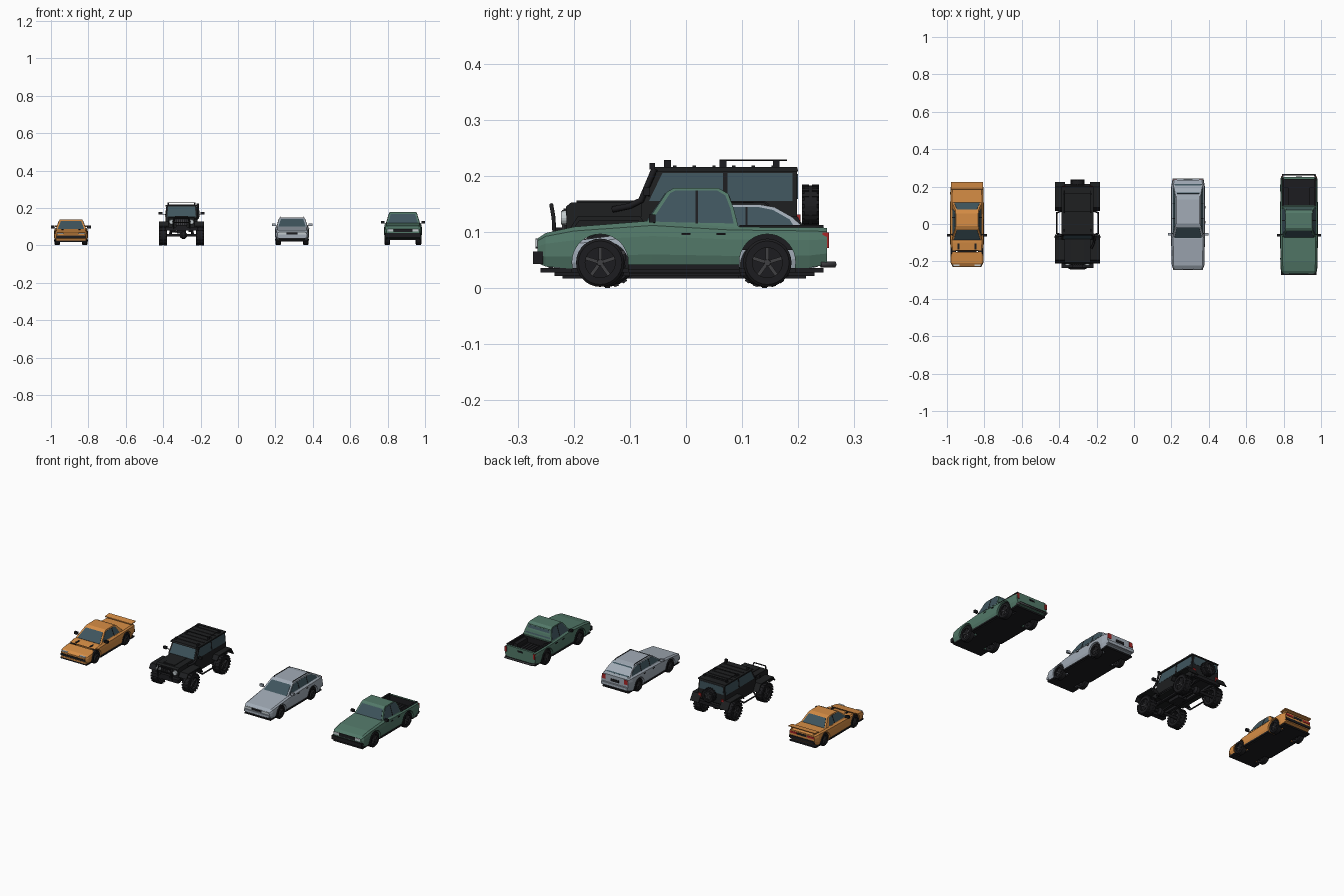
import bpy, bmesh, math
from mathutils import Matrix, Vector

if "Cube" in bpy.data.objects:
    bpy.data.objects.remove(bpy.data.objects["Cube"])

CX, CAR = 0.0, ""      # current car centre and name prefix


def material(name, r, g, b):
    m = bpy.data.materials.new(name)
    m.diffuse_color = (r, g, b, 1)
    m.use_nodes = True
    m.node_tree.nodes["Principled BSDF"].inputs["Base Color"].default_value = m.diffuse_color
    return m


ORANGE = material("orange_paint", .68, .27, .06)
GREEN = material("green_paint", .085, .19, .14)
SILVER = material("silver_paint", .36, .41, .47)
BLACK = material("black_paint", .013, .014, .015)
GLASS = material("dark_glass", .05, .09, .11)
DARK = material("dark_trim", .012, .012, .014)
RIM = material("rim_metal", .05, .05, .055)
LAMP = material("lamp_glass", .55, .6, .62)
RED = material("tail_red", .4, .02, .02)
T, R = Matrix.Translation, Matrix.Rotation


def place(name, data, mat):
    o = bpy.data.objects.new(CAR + "_" + name, data)
    o.location.x = CX
    data.materials.append(mat)
    bpy.context.collection.objects.link(o)
    return o


def finish(name, bm, mat):
    bmesh.ops.recalc_face_normals(bm, faces=bm.faces)
    me = bpy.data.meshes.new(name)
    bm.to_mesh(me)
    bm.free()
    return place(name, me, mat)


def cubes(name, mats, mat):
    bm = bmesh.new()
    for m in mats:
        bmesh.ops.create_cube(bm, size=1, matrix=m)
    return finish(name, bm, mat)


def box(name, c, s, mat, sym=False):
    """Box by centre and size; sym adds its mirror image."""
    d = Matrix.Diagonal((*s, 1))
    return cubes(name, [T((k * c[0], c[1], c[2])) @ d for k in ((1, -1) if sym else (1,))], mat)


def prism(name, prof, hw, mat, inner=None):
    """Side profile (y, z) spread to half width hw(z); inner makes two mirrored slabs."""
    f = hw if callable(hw) else (lambda z: hw)
    bm = bmesh.new()
    pairs = [(-1, 1)] if inner is None else [(-1, 0), (0, 1)]
    for a, b in pairs:
        rows = []
        for s in (a, b):
            rows.append([bm.verts.new((s * f(z) if s else (b + a) * inner, y, z)) for y, z in prof])
        n = len(prof)
        for i in range(n):
            j = (i + 1) % n
            bm.faces.new((rows[0][i], rows[0][j], rows[1][j], rows[1][i]))
        for r in rows:
            bm.faces.new(r)
    return finish(name, bm, mat)


def tube(name, pts, r, mat, sym=False):
    cu = bpy.data.curves.new(name, 'CURVE')
    cu.dimensions, cu.bevel_depth, cu.bevel_resolution, cu.use_fill_caps = '3D', r, 1, True
    for k in ((1, -1) if sym else (1,)):
        sp = cu.splines.new('POLY')
        sp.points.add(len(pts) - 1)
        for p, q in zip(sp.points, pts):
            p.co = (k * q[0], q[1], q[2], 1)
    return place(name, cu, mat)


def lathe(name, prof, loc, mat, m=Matrix(), n=28, closed=True):
    """Spin (x, r) profile about the x axis."""
    bm = bmesh.new()
    rings = [[bm.verts.new((x, r * math.cos(2 * math.pi * i / n), r * math.sin(2 * math.pi * i / n)))
              for i in range(n)] for x, r in prof]
    for a in range(len(rings) if closed else len(rings) - 1):
        p, q = rings[a], rings[(a + 1) % len(rings)]
        for i in range(n):
            bm.faces.new((p[i], p[(i + 1) % n], q[(i + 1) % n], q[i]))
    if not closed:
        bm.faces.new(rings[0])
        bm.faces.new(rings[-1])
    bmesh.ops.transform(bm, matrix=T(loc) @ m, verts=bm.verts)
    return finish(name, bm, mat)


def wheel(name, x, y, z, r, w, m=Matrix(), lugs=0):
    s = 1 if x >= 0 else -1
    h = w / 2
    lathe(name + "_tyre", [(-h, .62 * r), (-h, .9 * r), (-.75 * h, r), (.75 * h, r), (h, .9 * r), (h, .62 * r)],
          (x, y, z), DARK, m)
    lathe(name + "_rim", [(-.6 * h, .63 * r), (s * .3 * h + .002, .63 * r)], (x, y, z), DARK, m, closed=False)
    base = T((x, y, z)) @ m
    sp = [base @ R(a * math.tau / 5, 4, 'X') @ T((s * .5 * h, 0, .32 * r)) @ Matrix.Diagonal((.35 * h, .15 * r, .62 * r, 1))
          for a in range(5)]
    cubes(name + "_spokes", sp, RIM)
    lathe(name + "_hub", [(0, .16 * r), (s * .85 * h, .13 * r)], (x, y, z), RIM, m, 12, False)
    if lugs:
        cubes(name + "_tread", [base @ R(i * math.tau / lugs, 4, 'X') @ T((k * h * .6, 0, r)) @
              Matrix.Diagonal((h * .85, r * .17, r * .09, 1)) for i in range(lugs) for k in (-1, 1)], DARK)


def cut(o, cutter):
    mod = o.modifiers.new("cut", 'BOOLEAN')
    mod.operation, mod.object = 'DIFFERENCE', cutter
    cutter.hide_render = True
    bpy.context.view_layer.objects.active = o
    bpy.ops.object.modifier_apply(modifier=mod.name)
    bpy.data.objects.remove(cutter)


def shell(stations, paint, axles, zc, r_arch):
    """Lower body lofted along y from (y, bottom, top, half width), wheel arches cut out."""
    bm = bmesh.new()
    rings = []
    for y, zb, zt, w in stations:
        h = zt - zb
        half = [(w * .93, zb), (w, zb + .3 * h), (w, zb + .68 * h), (w * .97, zt - .1 * h), (w * .88, zt)]
        rings.append([bm.verts.new((x, y, z)) for x, z in half + [(-x, z) for x, z in half[::-1]]])
    for p, q in zip(rings, rings[1:]):
        for i in range(10):
            bm.faces.new((p[i], p[(i + 1) % 10], q[(i + 1) % 10], q[i]))
    bm.faces.new(rings[0])
    bm.faces.new(rings[-1])
    o = finish("body", bm, paint)
    for y in axles:
        cut(o, lathe("arch_cutter", [(-.2, r_arch), (.2, r_arch)], (0, y, zc), paint, n=36, closed=False))
    return o


def underside(y0, y1, axles, ra, hw, z):
    cuts = [y0, axles[0] - ra, axles[0] + ra, axles[1] - ra, axles[1] + ra, y1]
    for i, (a, b) in enumerate(zip(cuts, cuts[1:])):
        box("floor_%d" % i, (0, (a + b) / 2, z), (2 * (hw * .6 if i % 2 else hw), b - a, .008), DARK)
    for i, y in enumerate(axles):
        tube("axle_%d" % i, [(-hw, y, z + .012), (hw, y, z + .012)], .004, DARK)


def pane(name, a, b, hw, inset=.009):
    """Sloping glass lying on the cabin between profile points a (low) and b (high)."""
    a, b = Vector(a), Vector(b)
    d = (b - a).normalized()
    n = Vector((-d.y, d.x)) * .0015
    a, b = a + d * .004, b - d * .004
    prism(name, [a + n, b + n, b - n, a - n], lambda z: hw(z) - inset, GLASS)


def cabin(prof, hw, paint, window, posts, front, rear):
    prism("cabin", prof, hw, paint)
    prism("side_windows", window, lambda z: hw(z) + .001, GLASS)
    for i, (y, z0, z1) in enumerate(posts):
        prism("window_post_%d" % i, [(y - .002, z0), (y + .002, z0), (y + .002, z1), (y - .002, z1)],
              lambda z: hw(z) + .002, DARK)
    pane("windscreen", *front, hw)
    pane("rear_window", *rear, hw)


def slope(z0, w0, z1, w1):
    return lambda z: w0 + (w1 - w0) * (z - z0) / (z1 - z0)


def road_car(stations, paint, axles, r, ra, w, zb):
    o = shell(stations, paint, axles, r + .003, ra)
    underside(stations[0][0] + .006, stations[-1][0] - .006, axles, ra, w * .92, zb)
    for i, y in enumerate(axles):
        for s, side in ((1, "right"), (-1, "left")):
            wheel("%s_%s_wheel" % (("front", "rear")[i], side), s * (w - .017), y, r + .002, r, .03)
    box("side_skirt", (w * .955, sum(axles) / 2, zb + .005), (.008, axles[1] - axles[0] - 2 * ra, .009), DARK, True)
    return o


def mirrors(x, y, z, w, paint):
    box("mirror", (x, y, z), (.02, .012, .014), paint, True)
    tube("mirror_arm", [(w, y + .004, z - .007), (x, y, z - .004)], .002, DARK, True)


# Orange coupe
CX, CAR = -.893, "coupe"
road_car([(-.226, .036, .06, .078), (-.208, .026, .07, .087), (-.1, .022, .086, .09), (.1, .022, .092, .091),
          (.19, .028, .093, .089), (.22, .038, .088, .08)], ORANGE, (-.14, .135), .036, .041, .09, .021)
hw = slope(.088, .08, .139, .06)
cabin([(-.088, .084), (-.028, .132), (-.012, .139), (.055, .139), (.075, .134), (.118, .088)], hw, ORANGE,
      [(-.068, .094), (-.024, .13), (-.01, .134), (.05, .134), (.066, .13), (.085, .094)], [(.035, .094, .134)],
      ((-.088, .084), (-.028, .132)), ((.118, .088), (.075, .134)))
mirrors(.097, -.06, .098, .078, DARK)
box("front_bumper", (0, -.222, .046), (.155, .014, .012), DARK)
box("front_lip", (0, -.216, .03), (.16, .014, .007), ORANGE)
box("headlight", (.057, -.219, .063), (.036, .012, .006), LAMP, True)
box("rear_bumper", (0, .219, .05), (.158, .01, .014), DARK)
box("tail_light", (.055, .217, .075), (.044, .01, .011), RED, True)
box("rear_panel", (0, .217, .075), (.06, .008, .013), DARK)
prism("spoiler", [(.185, .098), (.222, .103), (.224, .107), (.186, .103)], .085, ORANGE)
box("spoiler_leg", (.07, .202, .095), (.008, .02, .012), ORANGE, True)
box("hood_vent", (.045, -.12, .0845), (.01, .03, .003), DARK, True)

# Silver estate
CX, CAR = .289, "estate"
road_car([(-.24, .038, .07, .079), (-.222, .03, .081, .087), (-.08, .026, .1, .091), (.05, .026, .104, .091),
          (.2, .028, .107, .09), (.235, .038, .102, .084)], SILVER, (-.145, .14), .037, .043, .09, .025)
hw = slope(.1, .082, .15, .066)
cabin([(-.078, .096), (-.015, .142), (.002, .149), (.13, .149), (.158, .144), (.19, .126), (.215, .102)], hw, SILVER,
      [(-.06, .106), (-.01, .14), (.004, .144), (.13, .144), (.155, .139), (.185, .122), (.194, .107)],
      [(.03, .106, .144), (.108, .106, .144)], ((-.078, .096), (-.015, .142)), ((.215, .102), (.158, .144)))
tube("roof_rail", [(.06, 0, .148), (.06, .005, .153), (.06, .14, .153), (.06, .148, .147)], .002, DARK, True)
mirrors(.098, -.055, .111, .08, SILVER)
box("front_bumper", (0, -.238, .046), (.16, .014, .014), SILVER)
box("bumper_trim", (0, -.241, .035), (.14, .008, .006), DARK)
box("grille", (0, -.238, .063), (.06, .01, .01), DARK)
box("headlight", (.054, -.237, .064), (.042, .012, .01), LAMP, True)
box("rear_bumper", (0, .236, .05), (.166, .016, .016), SILVER)
box("tail_light", (.07, .231, .085), (.022, .012, .026), RED, True)
box("plate_panel", (0, .235, .076), (.05, .006, .014), DARK)
box("door_handle", (.0905, .01, .088), (.004, .014, .003), DARK, True)
box("rear_door_handle", (.0905, .09, .089), (.004, .014, .003), DARK, True)

# Green pickup
CX, CAR = .882, "pickup"
body = road_car([(-.265, .045, .088, .088), (-.25, .038, .098, .097), (-.2, .034, .109, .1), (-.06, .034, .12, .101),
                 (.08, .034, .111, .101), (.22, .036, .109, .1), (.251, .042, .107, .097)],
                GREEN, (-.153, .145), .043, .05, .1, .032)
cut(body, box("bed_cutter", (0, .169, .12), (.164, .142, .1), GREEN))
box("bed_floor", (0, .169, .07), (.166, .144, .004), DARK)
box("bed_side_liner", (.0815, .169, .088), (.003, .142, .038), DARK, True)
box("bed_front_liner", (0, .0995, .088), (.163, .003, .038), DARK)
box("tailgate_liner", (0, .2385, .088), (.163, .003, .036), DARK)
box("bed_wheel_box", (.069, .145, .085), (.024, .1, .026), DARK, True)
cubes("bed_ribs", [T((x * .018, .169, .073)) @ Matrix.Diagonal((.007, .138, .004, 1)) for x in range(-3, 4)], DARK)
box("bed_rail", (.086, .17, .11), (.01, .15, .004), DARK, True)
hw = slope(.115, .09, .178, .071)
cabin([(-.074, .112), (-.034, .171), (-.022, .178), (.058, .178), (.075, .168), (.085, .142), (.094, .106)], hw, GREEN,
      [(-.062, .118), (-.028, .169), (-.018, .174), (.055, .174), (.07, .165), (.079, .142), (.085, .115)],
      [(.019, .115, .174)], ((-.074, .112), (-.034, .171)), ((.09, .118), (.075, .168)))
mirrors(.108, -.06, .124, .09, DARK)
box("front_bumper", (0, -.264, .054), (.19, .018, .022), DARK)
box("grille", (0, -.263, .079), (.1, .01, .018), DARK)
box("headlight", (.067, -.262, .08), (.03, .012, .014), LAMP, True)
tube("rear_bumper", [(-.09, .24, .042), (-.085, .264, .042), (.085, .264, .042), (.09, .24, .042)], .006, RIM)
box("tail_light", (.09, .249, .085), (.012, .012, .028), RED, True)
box("tailgate_handle", (0, .252, .09), (.03, .004, .008), DARK)
box("door_handle", (.1005, 0, .096), (.004, .016, .004), DARK, True)
box("rear_door_handle", (.1005, .062, .096), (.004, .016, .004), DARK, True)

# Black off-roader
CX, CAR = -.302, "offroader"
AX = (-.14, .14)
prism("tub", [(-.08, .08), (-.08, .152), (.198, .152), (.198, .1), (.185, .088), (.08, .08)], .086, BLACK)
prism("hood", [(-.212, .09), (-.214, .145), (-.205, .152), (-.075, .154), (-.075, .09)], .07, BLACK)
box("hood_bulge", (0, -.14, .154), (.07, .11, .004), BLACK)
hw = slope(.15, .086, .21, .08)
cabin([(-.082, .15), (-.05, .21), (.198, .21), (.198, .15)], hw, BLACK,
      [(-.066, .155), (-.042, .205), (.19, .205), (.19, .155)], [(.068, .153, .206), (.072, .153, .206)],
      ((-.082, .15), (-.05, .21)), ((.198, .155), (.198, .207)))
prism("roof", [(-.062, .208), (-.056, .216), (.198, .216), (.2, .208)], .086, BLACK)
cubes("roof_ribs", [T((0, -.02 + i * .035, .217)) @ Matrix.Diagonal((.15, .006, .003, 1)) for i in range(6)], BLACK)
for i, y in enumerate((-.033, .066, .161)):
    box("rack_post_%d" % i, (.07, y, .221), (.008, .012, .014), DARK, True)
tube("rack_rail", [(.07, .06, .228), (.07, .18, .228)], .0015, DARK, True)
for i, y in enumerate((.066, .161)):
    tube("rack_bar_%d" % i, [(-.07, y, .228), (.07, y, .228)], .0015, DARK)
# fenders, steps and snorkel
for n, y in zip(("front", "rear"), AX):
    prism(n + "_fender", [(y - .064, .1), (y - .05, .12), (y + .055, .12), (y + .078, .086), (y + .084, .086),
                          (y + .059, .127), (y - .053, .127), (y - .07, .102)], .12, BLACK, .066)
tube("side_step", [(.085, -.06, .082), (.11, -.05, .07), (.11, .06, .07), (.085, .07, .082)], .005, DARK, True)
tube("snorkel", [(.074, -.13, .14), (.088, -.1, .146), (.09, -.08, .156), (.088, -.056, .212)], .006, DARK)
box("snorkel_head", (.087, -.06, .217), (.014, .01, .012), DARK)
mirrors(.112, -.07, .172, .086, DARK)
# nose
box("grille", (0, -.215, .122), (.07, .006, .04), DARK)
cubes("grille_slots", [T((i * .011, -.219, .122)) @ Matrix.Diagonal((.004, .004, .034, 1)) for i in range(-3, 4)], RIM)
for s, n in ((1, "right"), (-1, "left")):
    lathe(n + "_headlight", [(-.006, .014), (.006, .012)], (s * .053, -.217, .125), LAMP, R(-math.pi / 2, 4, 'Z'), 16, False)
box("front_bumper", (0, -.222, .088), (.17, .026, .02), DARK)
box("winch", (0, -.225, .102), (.06, .02, .012), DARK)
tube("bull_bar", [(.045, -.234, .085), (.045, -.236, .125), (.036, -.24, .148), (-.036, -.24, .148),
                  (-.045, -.236, .125), (-.045, -.234, .085)], .004, DARK)
tube("bull_bar_cross", [(-.045, -.236, .122), (.045, -.236, .122)], .003, DARK)
# tail
box("rear_bumper", (0, .205, .088), (.17, .018, .018), DARK)
box("tail_light", (.072, .2, .12), (.016, .008, .022), RED, True)
wheel("spare", 0, .222, .146, .037, .03, R(math.pi / 2, 4, 'Z'), 18)
# chassis and wheels
box("frame_rail", (.045, 0, .078), (.014, .4, .014), DARK, True)
tube("drive_shaft", [(.01, AX[0], .055), (0, 0, .07), (.01, AX[1], .055)], .005, DARK)
box("gearbox", (0, -.02, .075), (.05, .08, .024), DARK)
tube("exhaust", [(-.03, -.05, .07), (-.03, .1, .075), (-.06, .2, .072)], .005, RIM)
for n, y in zip(("front", "rear"), AX):
    tube(n + "_axle", [(-.1, y, .054), (.1, y, .054)], .008, DARK)
    lathe(n + "_differential", [(-.018, .01), (-.008, .02), (.008, .02), (.018, .01)], (.01, y, .054), DARK, n=14, closed=False)
    tube(n + "_leaf_spring", [(.055, y - .06, .078), (.055, y - .03, .066), (.055, y, .062),
                              (.055, y + .03, .066), (.055, y + .06, .078)], .004, DARK, True)
    tube(n + "_damper", [(.062, y + .012, .055), (.058, y + .02, .11)], .005, RIM, True)
    for s, side in ((1, "right"), (-1, "left")):
        wheel(n + "_" + side + "_wheel", s * .099, y, .054, .0515, .042, lugs=20)
